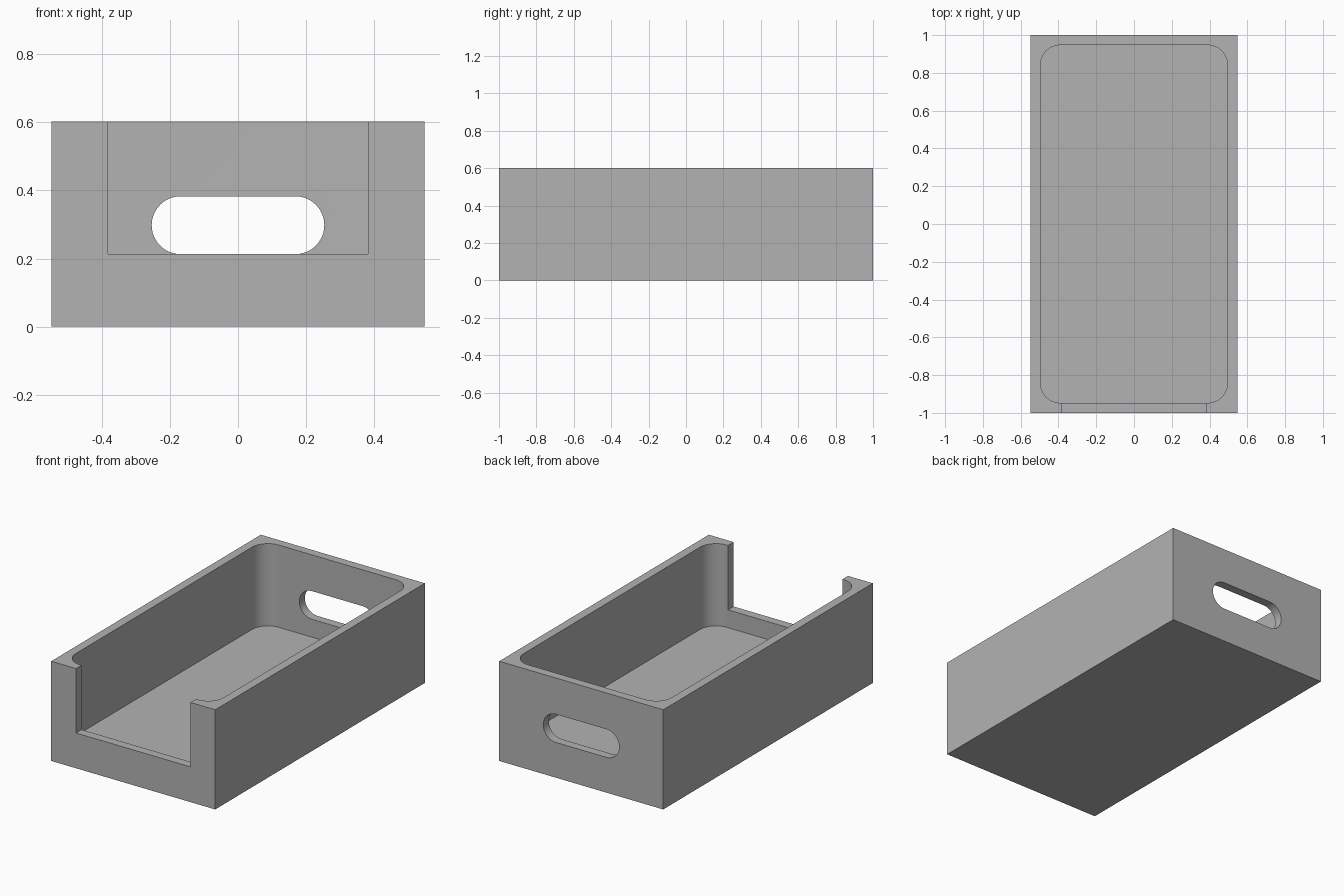
import bpy, bmesh, math
from mathutils import Matrix

cube = bpy.data.objects.get("Cube")
if cube:
    bpy.data.objects.remove(cube, do_unlink=True)

W, L, H = 1.096, 2.0, 0.602      # outer size
WALL, FLOOR, RADIUS = 0.053, 0.105, 0.105
SLOT_W, SLOT_Z = 0.764, 0.213    # front opening
HOLE_W, HOLE_H, HOLE_Z = 0.507, 0.17, 0.298

grey = bpy.data.materials.new("plain grey")
grey.use_nodes = True
colour = (0.45, 0.45, 0.45, 1)
grey.diffuse_color = colour
grey.node_tree.nodes["Principled BSDF"].inputs["Base Color"].default_value = colour


def rounded_prism(name, w, d, h, r=0, segments=16, matrix=Matrix()):
    """Centred w x d outline with corner radius r, extruded from 0 up to h."""
    pts = []
    for i, (sx, sy) in enumerate([(1, 1), (-1, 1), (-1, -1), (1, -1)]):
        for k in range(segments + 1 if r else 1):
            a = math.pi / 2 * (i + k / segments)
            pts.append((sx * (w / 2 - r) + r * math.cos(a),
                        sy * (d / 2 - r) + r * math.sin(a), 0))
    bm = bmesh.new()
    base = bm.faces.new([bm.verts.new(p) for p in pts])
    ext = bmesh.ops.extrude_face_region(bm, geom=[base])
    top = [v for v in ext["geom"] if isinstance(v, bmesh.types.BMVert)]
    bmesh.ops.translate(bm, verts=top, vec=(0, 0, h))
    bmesh.ops.remove_doubles(bm, verts=bm.verts, dist=1e-5)
    bmesh.ops.transform(bm, matrix=matrix, verts=bm.verts)
    bmesh.ops.recalc_face_normals(bm, faces=bm.faces)
    mesh = bpy.data.meshes.new(name)
    bm.to_mesh(mesh)
    bm.free()
    obj = bpy.data.objects.new(name, mesh)
    bpy.context.collection.objects.link(obj)
    return obj


# Solid block that becomes the tray
tray = rounded_prism("tray", W, L, H)
tray.data.materials.append(grey)

# Cavity, front opening and rear handle hole
upright = Matrix.Rotation(math.pi / 2, 4, "X")
cutters = [
    rounded_prism("cavity_cutter", W - 2 * WALL, L - 2 * WALL, H, RADIUS,
                  matrix=Matrix.Translation((0, 0, FLOOR))),
    rounded_prism("front_opening_cutter", SLOT_W, 0.4, H,
                  matrix=Matrix.Translation((0, -L / 2, SLOT_Z))),
    rounded_prism("handle_hole_cutter", HOLE_W, HOLE_H, 0.4, HOLE_H / 2,
                  matrix=Matrix.Translation((0, L / 2 + 0.2, HOLE_Z)) @ upright),
]
bpy.context.view_layer.objects.active = tray
for cutter in cutters:
    cutter.hide_render = True
    mod = tray.modifiers.new(cutter.name, "BOOLEAN")
    mod.operation = "DIFFERENCE"
    mod.solver = "EXACT"
    mod.object = cutter
    bpy.ops.object.modifier_apply(modifier=mod.name)
    bpy.data.objects.remove(cutter, do_unlink=True)

# Smooth the rounded corners, keep the edges crisp
bpy.ops.object.select_all(action="DESELECT")
tray.select_set(True)
bpy.ops.object.shade_smooth_by_angle(angle=math.radians(30))
